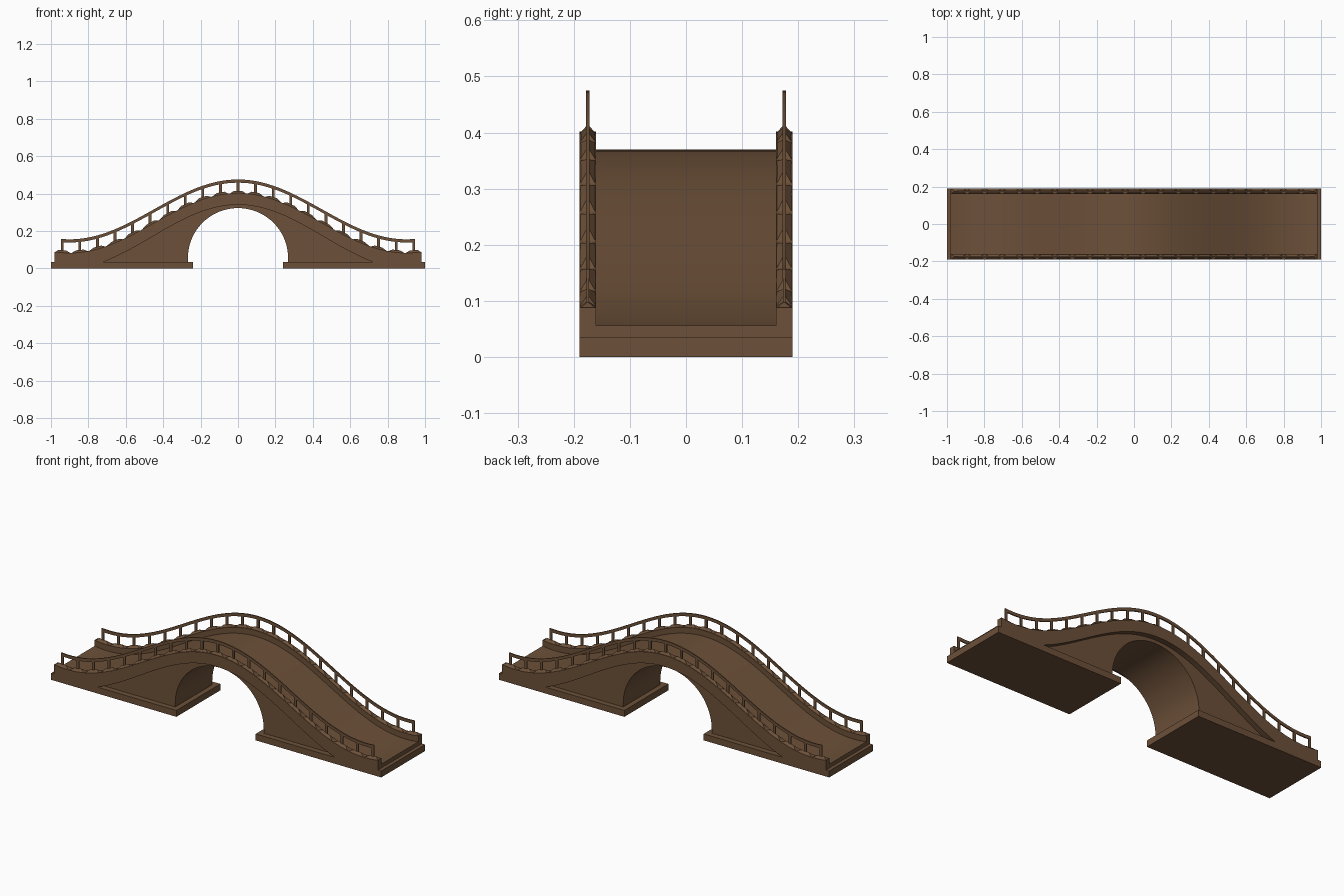
import bpy, bmesh, math

if "Cube" in bpy.data.objects:
    bpy.data.objects.remove(bpy.data.objects["Cube"])

brown = bpy.data.materials.new("brown_stone")
brown.diffuse_color = (0.15, 0.08, 0.04, 1)
brown.use_nodes = True
brown.node_tree.nodes["Principled BSDF"].inputs["Base Color"].default_value = brown.diffuse_color

PITCH = 0.094
POSTS = [i * PITCH for i in range(-10, 11)]


def deck(x):
    return 0.05 + 0.16 * (1 + math.cos(math.pi * x / 0.9))


def span(a, b, n):
    return [a + (b - a) * i / n for i in range(n + 1)]


def finish(bm, name):
    bmesh.ops.recalc_face_normals(bm, faces=bm.faces)
    me = bpy.data.meshes.new(name)
    bm.to_mesh(me)
    bm.free()
    me.materials.append(brown)
    me.shade_smooth()
    me.set_sharp_from_angle(angle=math.radians(20))
    ob = bpy.data.objects.new(name, me)
    bpy.context.collection.objects.link(ob)
    return ob


def extrude_profile(bm, pts, y0, y1):
    """Extrude an x-z outline from y0 to y1."""
    face = bm.faces.new([bm.verts.new((x, y0, z)) for x, z in pts])
    res = bmesh.ops.extrude_face_region(bm, geom=[face])
    vs = [v for v in res["geom"] if isinstance(v, bmesh.types.BMVert)]
    bmesh.ops.translate(bm, verts=vs, vec=(0, y1 - y0, 0))


def band(bm, xs, lower, upper, y0, y1):
    """Closed strip that follows two curves."""
    pts = [(x, lower(x)) for x in xs] + [(x, upper(x)) for x in reversed(xs)]
    extrude_profile(bm, pts, y0, y1)


def box(bm, x0, x1, y0, y1, z0, z1):
    extrude_profile(bm, [(x0, z0), (x1, z0), (x1, z1), (x0, z1)], y0, y1)


# Arched body with the walkway on top
bm = bmesh.new()
outline = [(x, deck(x)) for x in span(-0.98, 0.98, 60)]
outline += [(0.98, 0.002), (0.268, 0.002)]
outline += [(0.268 * math.cos(a), 0.055 + 0.267 * math.sin(a))
            for a in span(0, math.pi, 40)]
outline += [(-0.268, 0.002), (-0.98, 0.002)]
extrude_profile(bm, outline, -0.16, 0.16)
finish(bm, "arched_body")

# Footing slabs
for s, name in ((-1, "footing_left"), (1, "footing_right")):
    bm = bmesh.new()
    box(bm, min(s * 0.24, s), max(s * 0.24, s), -0.19, 0.19, 0, 0.035)
    finish(bm, name)


def curb_bottom(x):
    if abs(x) >= 0.72:
        return 0.034
    return deck(x) - 0.03 - 0.016 * (x / 0.72) ** 2


def curb_top(x):
    return deck(x) + 0.032


def rail_top(x):
    return deck(x) + 0.105


for s, side in ((-1, "front"), (1, "back")):
    y_in, y_mid, y_out = s * 0.16, s * 0.175, s * 0.19

    # Curb that overhangs the side wall
    bm = bmesh.new()
    xs = sorted(span(-0.98, 0.98, 60) + [-0.72, 0.72])
    band(bm, xs, curb_bottom, curb_top, y_in, y_out)
    finish(bm, "curb_" + side)

    # Hipped coping blocks, one under each post
    bm = bmesh.new()
    for x in POSTS:
        a, b = x - PITCH / 2, x + PITCH / 2
        if x == POSTS[0]:
            a = -0.98
        if x == POSTS[-1]:
            b = 0.98
        base = [bm.verts.new((px, py, curb_top(px) - 0.002))
                for px, py in ((a, y_in), (b, y_in), (b, y_out), (a, y_out))]
        r0, r1 = [bm.verts.new((px, y_mid, curb_top(px) + 0.013))
                  for px in (x - 0.02, x + 0.02)]
        A, B, C, D = base
        for f in ((A, B, r1, r0), (B, C, r1), (C, D, r0, r1), (D, A, r0),
                  (D, C, B, A)):
            bm.faces.new(f)
    finish(bm, "coping_" + side)

    # Upright posts
    bm = bmesh.new()
    for x in POSTS:
        box(bm, x - 0.0075, x + 0.0075, y_mid - 0.0025, y_mid + 0.0025,
            curb_top(x), rail_top(x) - 0.008)
    finish(bm, "posts_" + side)

    # Curved handrail
    bm = bmesh.new()
    band(bm, span(-0.947, 0.947, 60), lambda x: rail_top(x) - 0.017, rail_top,
         y_mid - 0.003, y_mid + 0.003)
    finish(bm, "handrail_" + side)
